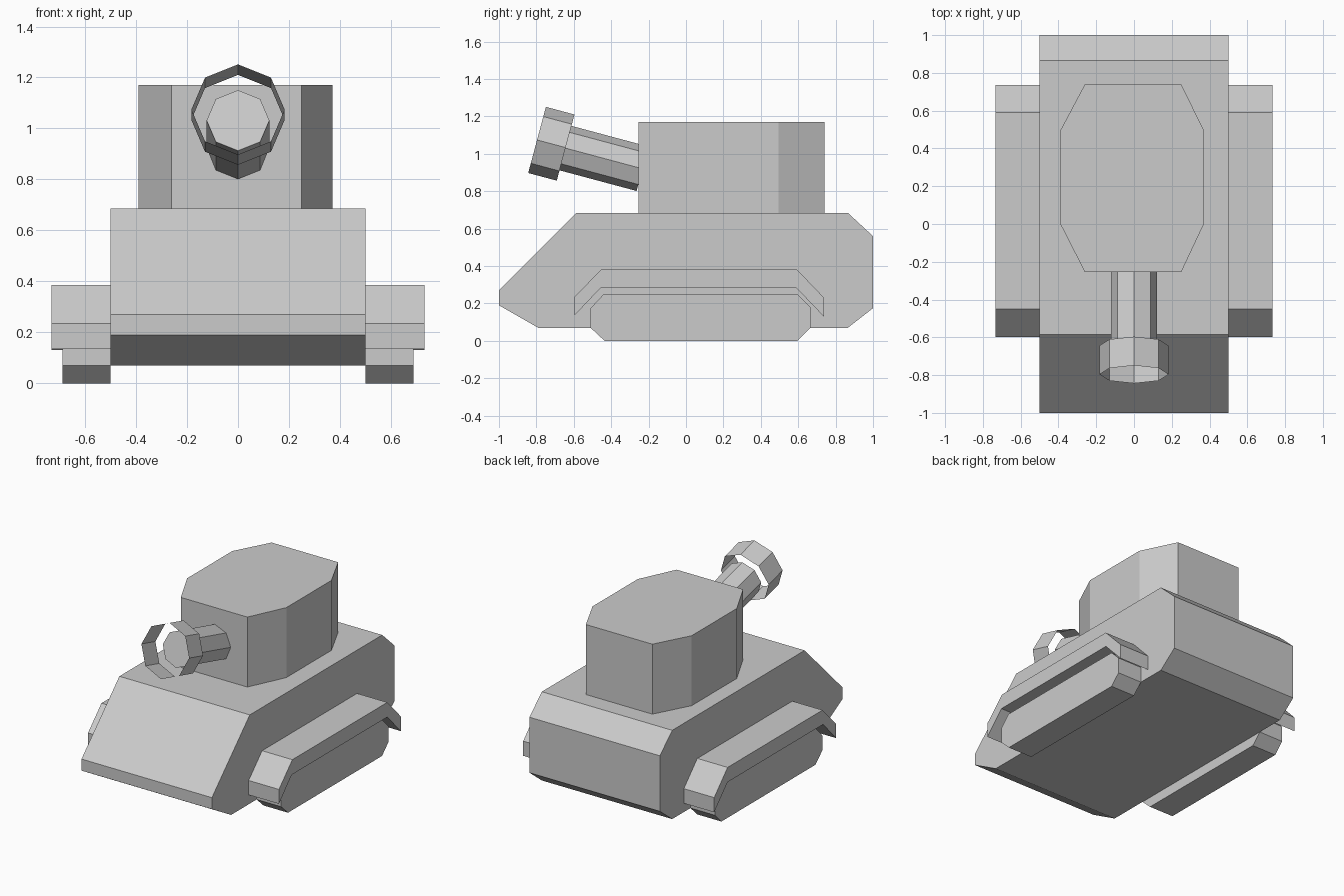
import bpy, bmesh, math
from mathutils import Matrix, Vector

if "Cube" in bpy.data.objects:
    bpy.data.objects.remove(bpy.data.objects["Cube"])


def finish(name, bm):
    bmesh.ops.recalc_face_normals(bm, faces=bm.faces)
    mesh = bpy.data.meshes.new(name)
    bm.to_mesh(mesh)
    bm.free()
    obj = bpy.data.objects.new(name, mesh)
    bpy.context.collection.objects.link(obj)
    return obj


def prism(name, points, offset):
    """Extrude a closed outline of 3D points along offset."""
    bm = bmesh.new()
    face = bm.faces.new([bm.verts.new(p) for p in points])
    ext = bmesh.ops.extrude_face_region(bm, geom=[face], use_keep_orig=True)
    moved = [g for g in ext["geom"] if isinstance(g, bmesh.types.BMVert)]
    bmesh.ops.translate(bm, verts=moved, vec=Vector(offset))
    return finish(name, bm)


def side_prism(name, profile, x0, x1):
    return prism(name, [(x0, y, z) for y, z in profile], (x1 - x0, 0, 0))


def gun_tube(name, center, radius, length, capped):
    bm = bmesh.new()
    # tube raised 15 degrees towards the front
    m = Matrix.Translation(center) @ Matrix.Rotation(math.radians(75), 4, 'X')
    bmesh.ops.create_cone(bm, cap_ends=capped, segments=8, radius1=radius,
                          radius2=radius, depth=length, matrix=m)
    return finish(name, bm)


# Hull with sloped front
side_prism("hull", [(-1, 0.19), (-1, 0.27), (-0.585, 0.685), (0.865, 0.685),
                    (1, 0.56), (1, 0.175), (0.865, 0.07), (-0.79, 0.07)], -0.5, 0.5)

# Eight-sided turret
turret = [(-0.26, 0.74), (0.25, 0.74), (0.37, 0.495), (0.37, 0.0),
          (0.25, -0.255), (-0.26, -0.255), (-0.39, 0.0), (-0.39, 0.495)]
prism("turret", [(x, y, 0.685) for x, y in turret], (0, 0, 0.485))

# Tracks and bent fenders on both sides
track = [(-0.51, 0.175), (-0.44, 0.25), (0.595, 0.25), (0.665, 0.18),
         (0.665, 0.07), (0.595, 0), (-0.435, 0), (-0.51, 0.07)]
fender = [(-0.597, 0.135), (-0.597, 0.235), (-0.45, 0.385), (0.59, 0.385),
          (0.737, 0.232), (0.737, 0.13), (0.59, 0.283), (-0.457, 0.283)]
for side, s in (("right", 1), ("left", -1)):
    side_prism(side + "_track", track, s * 0.5, s * 0.688)
    side_prism(side + "_fender", fender, s * 0.5, s * 0.732)

# Gun barrel and open muzzle ring
gun_tube("barrel", (0, -0.44, 0.976), 0.123, 0.43, True)
gun_tube("muzzle_ring", (0, -0.72, 1.054), 0.183, 0.158, False)
